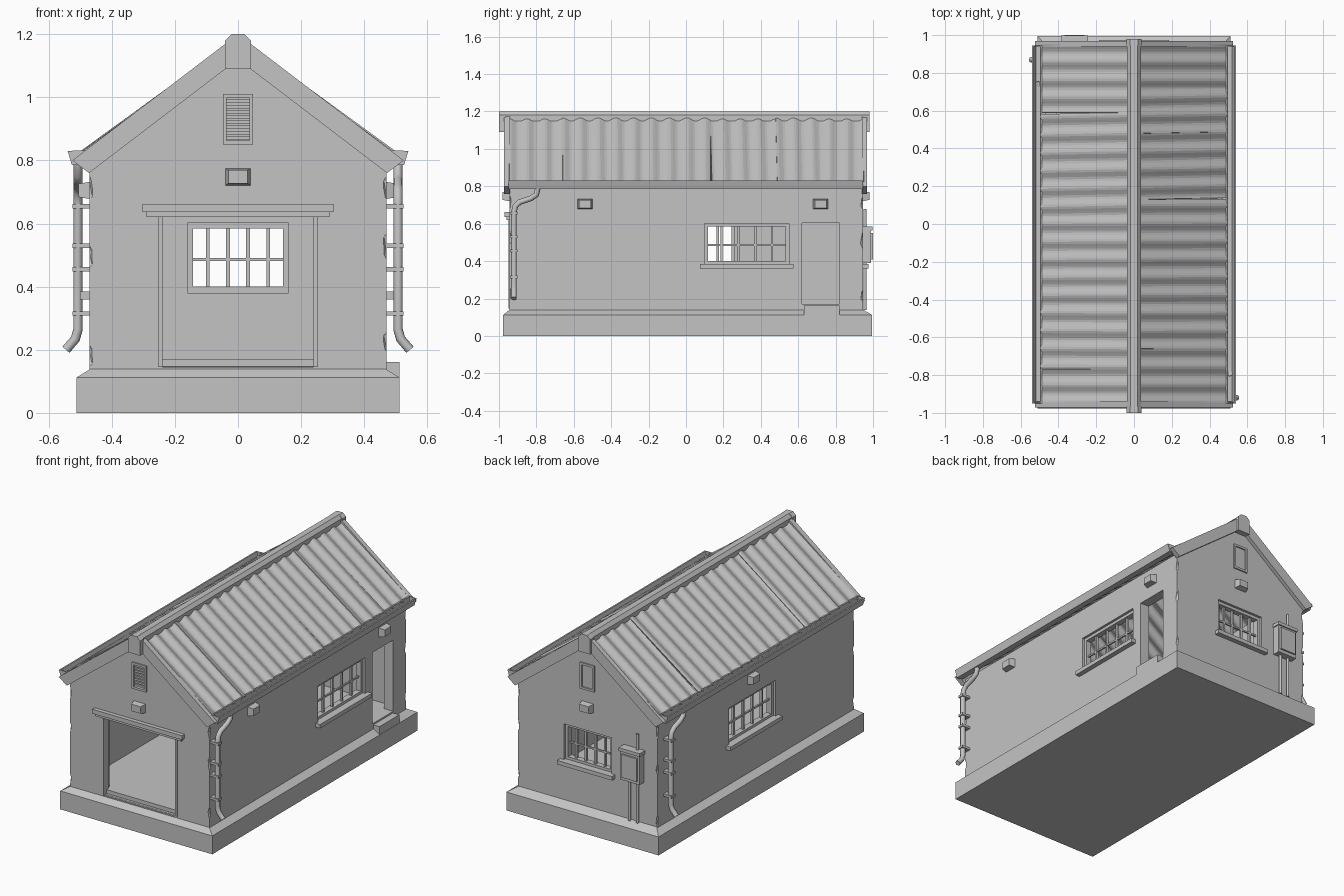
import bpy, bmesh, math, random
from mathutils import Matrix, Vector

random.seed(4)
if "Cube" in bpy.data.objects:
    bpy.data.objects.remove(bpy.data.objects["Cube"])

grey = bpy.data.materials.new("plain grey")
grey.use_nodes = True
COLOUR = (0.55, 0.55, 0.55, 1)
grey.diffuse_color = COLOUR
grey.node_tree.nodes["Principled BSDF"].inputs["Base Color"].default_value = COLOUR

# Quarter turns: local -y is the outward direction of each wall
FRONT, RIGHT, BACK, LEFT = (Matrix.Rotation(math.radians(a), 4, 'Z') for a in (0, 90, 180, 270))
HALF_W, HALF_L = 0.47, 0.945


def finish(name, bm):
    bmesh.ops.recalc_face_normals(bm, faces=bm.faces)
    mesh = bpy.data.meshes.new(name)
    bm.to_mesh(mesh)
    bm.free()
    mesh.materials.append(grey)
    ob = bpy.data.objects.new(name, mesh)
    bpy.context.collection.objects.link(ob)
    return ob


def add_box(bm, u, out, z, side=FRONT, taper=1.0):
    """Box from ranges along the wall, outward and up; taper shrinks the outer face."""
    size = Vector((u[1] - u[0], out[1] - out[0], z[1] - z[0]))
    mid = Vector((sum(u) / 2, -sum(out) / 2, sum(z) / 2))
    verts = bmesh.ops.create_cube(bm, size=1)["verts"]
    for v in verts:
        k = taper if v.co.y < 0 else 1
        v.co = side @ (mid + Vector((v.co.x * size.x * k, v.co.y * size.y, v.co.z * size.z * k)))


def box(name, *args, **kw):
    bm = bmesh.new()
    add_box(bm, *args, **kw)
    return finish(name, bm)


def add_prism(bm, profile, y0, y1):
    """Extrude an x-z profile along y."""
    face = bm.faces.new([bm.verts.new((x, y0, z)) for x, z in profile])
    new = bmesh.ops.extrude_face_region(bm, geom=[face])["geom"]
    bmesh.ops.translate(bm, vec=(0, y1 - y0, 0), verts=[g for g in new if isinstance(g, bmesh.types.BMVert)])


def prism(name, profile, y0, y1):
    bm = bmesh.new()
    add_prism(bm, profile, y0, y1)
    return finish(name, bm)


def cut(ob, bm):
    cutter = finish("cutter", bm)
    cutter.hide_render = True
    mod = ob.modifiers.new("cut", 'BOOLEAN')
    mod.operation, mod.solver, mod.object = 'DIFFERENCE', 'EXACT', cutter
    bpy.context.view_layer.objects.active = ob
    bpy.ops.object.modifier_apply(modifier=mod.name)
    bpy.data.objects.remove(cutter)


def tube(name, points, radius, sides=2):
    curve = bpy.data.curves.new(name, 'CURVE')
    curve.dimensions = '3D'
    curve.bevel_depth, curve.bevel_resolution, curve.use_fill_caps = radius, sides, True
    line = curve.splines.new('POLY')
    line.points.add(len(points) - 1)
    for p, co in zip(line.points, points):
        p.co = (*co, 1)
    curve.materials.append(grey)
    ob = bpy.data.objects.new(name, curve)
    bpy.context.collection.objects.link(ob)
    return ob


# Foundation with a sloping top, and the inner floor
base = bmesh.new()
add_box(base, (-0.512, 0.512), (-0.995, 0.978), (0, 0.112))
top = max(base.faces, key=lambda f: f.calc_center_median().z)
raised = bmesh.ops.extrude_face_region(base, geom=[top])["geom"]
for v in [g for g in raised if isinstance(g, bmesh.types.BMVert)]:
    v.co = (math.copysign(0.455, v.co.x), math.copysign(HALF_L - 0.01, v.co.y), 0.147)
base.faces.remove(top)
finish("foundation", base)
box("inner_floor", (-0.42, 0.42), (-0.92, 0.92), (0.1, 0.17))

# Hollow gabled walls
walls = prism("walls", [(-HALF_W, 0.12), (HALF_W, 0.12), (HALF_W, 0.79), (0, 1.13), (-HALF_W, 0.79)], -HALF_L, HALF_L)
hollow = bmesh.new()
add_prism(hollow, [(-0.41, 0.14), (0.41, 0.14), (0.41, 0.9), (0, 1.2), (-0.41, 0.9)], -0.88, 0.88)
cut(walls, hollow)

# Openings: garage door, side door, windows and vents
windows = [("right", RIGHT, HALF_W, 0.10, 0.55), ("left", LEFT, HALF_W, -0.26, 0.19),
           ("back", BACK, HALF_L, -0.16, 0.16)]
vents = [("front", FRONT), ("back", BACK)]
holes = bmesh.new()
add_box(holes, (-0.25, 0.25), (0.8, 1.05), (0.146, 0.62))
add_box(holes, (0.62, 0.82), (0.35, 0.6), (0.172, 0.605), RIGHT)
for _, side, d, a, b in windows:
    add_box(holes, (a, b), (d - 0.1, d + 0.1), (0.38, 0.602), side)
for _, side in vents:
    add_box(holes, (-0.038, 0.038), (0.8, 1.05), (0.862, 0.998), side)
cut(walls, holes)

# Chipped wall edges
chips = bmesh.new()
for sx in (-1, 1):
    for sy in (-1, 1):
        for z in (0.2, 0.52, 0.68):
            place = Matrix.Translation((sx * 0.478, sy * 0.953, z + random.uniform(-0.04, 0.04)))
            turn = Matrix.Rotation(random.uniform(-0.15, 0.15), 4, 'X')
            scale = Matrix.Diagonal((0.022, 0.022, random.uniform(0.04, 0.07), 1))
            bmesh.ops.create_icosphere(chips, subdivisions=1, radius=1, matrix=place @ turn @ scale)
cut(walls, chips)

# Barred windows with sills
for label, side, d, a, b in windows:
    bm = bmesh.new()
    deep = (d - 0.05, d - 0.015)
    add_box(bm, (a, a + 0.018), deep, (0.38, 0.602), side)
    add_box(bm, (b - 0.018, b), deep, (0.38, 0.602), side)
    for z in ((0.38, 0.4), (0.584, 0.602)):
        add_box(bm, (a, b), deep, z, side)
    add_box(bm, (a, b), (d - 0.038, d - 0.028), (0.481, 0.491), side)
    for i in range(4):
        u = a + (b - a) * (i + 1) / 5
        add_box(bm, (u - 0.006, u + 0.006), (d - 0.04, d - 0.026), (0.39, 0.59), side)
    finish(label + "_window_bars", bm)
    box(label + "_window_sill", (a - 0.025, b + 0.025), (d - 0.03, d + 0.03), (0.36, 0.384), side)

# Louvred gable vents
for label, side in vents:
    bm = bmesh.new()
    reach = (HALF_L - 0.03, HALF_L + 0.008)
    for u in ((-0.048, -0.036), (0.036, 0.048)):
        add_box(bm, u, reach, (0.85, 1.01), side)
    for z in ((0.85, 0.863), (0.997, 1.01)):
        add_box(bm, (-0.048, 0.048), reach, z, side)
    for i in range(8):
        z = 0.866 + i * 0.0165
        add_box(bm, (-0.037, 0.037), (HALF_L - 0.025, HALF_L - 0.004), (z, z + 0.011), side)
    finish(label + "_vent", bm)

# Wall lamps
lamps = [("front", FRONT, HALF_L, 0, 0.748), ("back", BACK, HALF_L, 0, 0.748),
         ("right_front", RIGHT, HALF_W, -0.54, 0.705), ("right_rear", RIGHT, HALF_W, 0.72, 0.705),
         ("left", LEFT, HALF_W, -0.04, 0.705)]
for label, side, d, u, z in lamps:
    box(label + "_lamp", (u - 0.041, u + 0.041), (d - 0.005, d + 0.035), (z - 0.028, z + 0.028), side, taper=0.75)

# Garage door surround
for s in (-1, 1):
    box("door_jamb", sorted((s * 0.24, s * 0.254)), (0.9, 0.95), (0.146, 0.62))
box("door_lintel_lower", (-0.29, 0.29), (0.9, 0.96), (0.62, 0.636))
box("door_lintel_upper", (-0.302, 0.302), (0.9, 0.97), (0.636, 0.662))
box("side_door_step", (0.63, 0.82), (0.4, 0.511), (0.1, 0.162), RIGHT)

# Corrugated roof sheets, each laid slightly differently
WAVES, STEPS = 20, 8
breaks = {1: (-0.945, -0.66, 0.13, 0.48, 0.71, 0.95), -1: (-0.945, -0.77, -0.45, 0.05, 0.59, 0.95)}
for s, edges in breaks.items():
    for i, (y0, y1) in enumerate(zip(edges, edges[1:])):
        bm = bmesh.new()
        skew, lift = random.uniform(-0.012, 0.012), 0.005 * (i % 2)
        count = round((y1 - y0) / 1.9 * WAVES * STEPS)
        rows = []
        for j in range(count + 1):
            y = y0 + (y1 - y0) * j / count
            z = 0.009 * math.cos((y + 0.945) / 1.9 * WAVES * math.tau) + lift
            shift = skew if 0 < i < len(edges) - 2 else 0
            rows.append([bm.verts.new(p) for p in ((s * 0.025, y, 1.16 + z), (s * 0.497, y + shift, 0.817 + z))])
        for p, q in zip(rows, rows[1:]):
            bm.faces.new((p[0], p[1], q[1], q[0]))
        sheet = finish("roof_sheet", bm)
        sheet.modifiers.new("thickness", 'SOLIDIFY').thickness = 0.006

# Gable boards, gutters, ridge cap and its end blocks
for s in (-1, 1):
    board = [(0, 1.205 - 0.005), (s * 0.525, 0.8), (s * 0.472, 0.76), (0, 1.12)]
    for y0, y1 in ((-0.972, -0.94), (0.94, 0.968)):
        prism("gable_board", board, y0, y1)
    gutter = [(0.487, 0.832), (0.49, 0.785), (0.526, 0.785), (0.54, 0.83),
              (0.531, 0.83), (0.52, 0.794), (0.498, 0.794), (0.496, 0.832)]
    prism("gutter", [(s * x, z) for x, z in gutter], -0.95, 0.945)
    for y in (-0.95, 0.94):
        prism("gutter_end", [(s * x, z) for x, z in gutter[:4]], y, y + 0.005)
prism("ridge_cap", [(-0.036, 1.15), (0.036, 1.15), (0.036, 1.18), (0.018, 1.2), (-0.018, 1.2), (-0.036, 1.18)], -0.98, 0.96)
block = [(-0.041, 1.09), (0.041, 1.09), (0.041, 1.18), (0.02, 1.2), (-0.02, 1.2), (-0.041, 1.18)]
for y0, y1 in ((-1, -0.965), (0.945, 0.98)):
    prism("ridge_end_block", block, y0, y1)

# Downpipes with clamps on opposite corners
for label, side, v in (("right", RIGHT, -0.92), ("left", LEFT, -0.87)):
    path = [(0.13, 0.507, 0.8), (0.12, 0.507, 0.755), (0.09, 0.507, 0.735), (0.03, 0.507, 0.715), (0.008, 0.507, 0.695),
            (0, 0.507, 0.66), (0, 0.507, 0.265), (0, 0.515, 0.235), (0, 0.545, 0.2)]
    tube(label + "_downpipe", [side @ Vector((v + u, -d, z)) for u, d, z in path], 0.015)
    for z in (0.315, 0.455, 0.53, 0.655):
        box(label + "_pipe_clamp", (v - 0.018, v + 0.018), (0.465, 0.525), (z - 0.007, z + 0.007), side)

# Electrical box and conduits on the back wall
box("electrical_box", (0.25, 0.38), (0.94, 0.99), (0.39, 0.58), BACK)
box("electrical_box_door", (0.262, 0.368), (0.985, 1.0), (0.41, 0.55), BACK)
box("electrical_box_lid", (0.244, 0.386), (0.94, 0.997), (0.565, 0.585), BACK)
for x, z0, z1 in ((-0.29, 0.14, 0.4), (-0.345, 0.14, 0.4), (-0.345, 0.57, 0.68)):
    tube("conduit", [(x, 0.958, z0), (x, 0.958, z1)], 0.009, 1)
